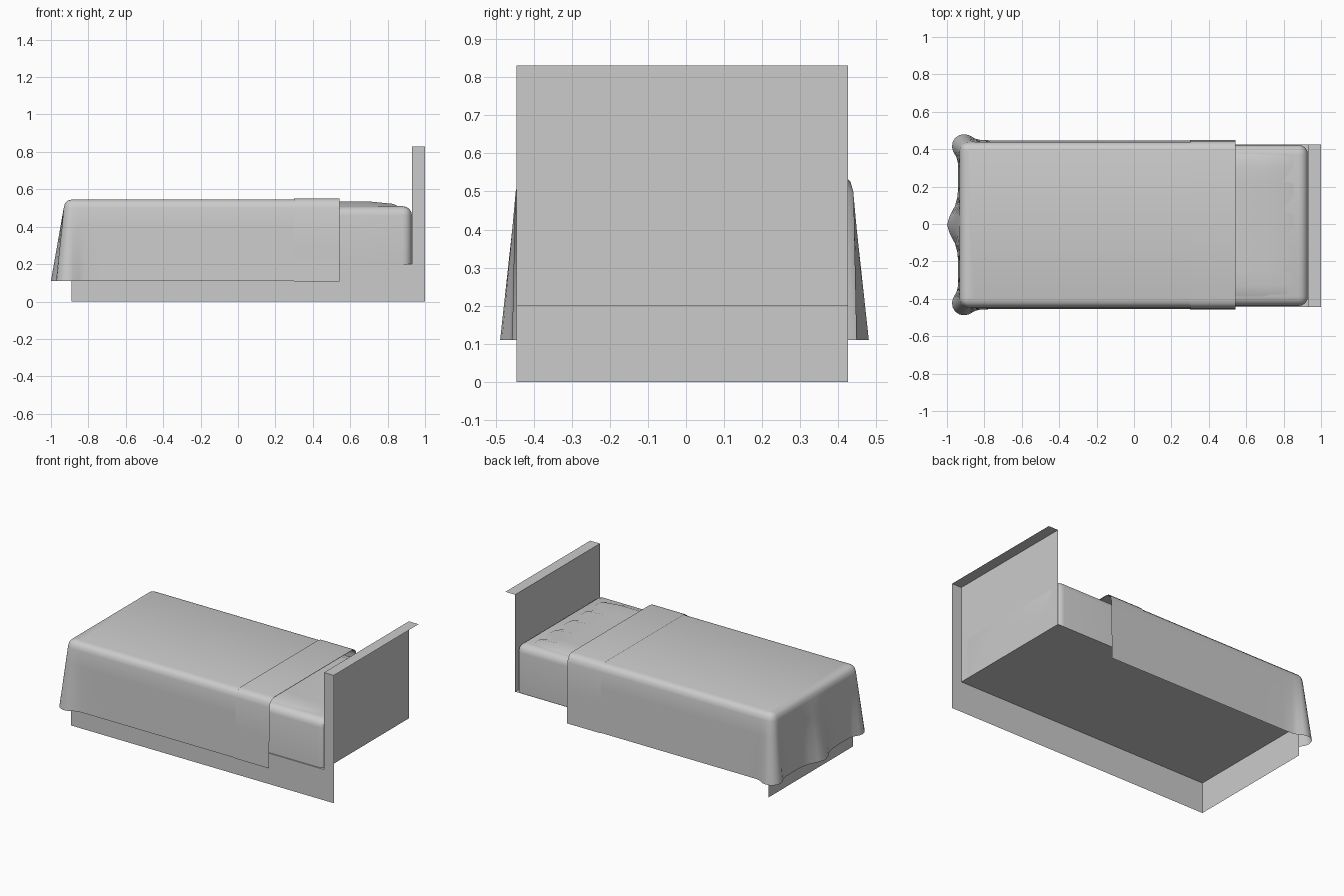
import bpy, bmesh, math
from mathutils import Vector

if "Cube" in bpy.data.objects:
    bpy.data.objects.remove(bpy.data.objects["Cube"])


def make(name, verts, faces, smooth=True):
    me = bpy.data.meshes.new(name)
    me.from_pydata([tuple(v) for v in verts], [], faces)
    ob = bpy.data.objects.new(name, me)
    bpy.context.collection.objects.link(ob)
    finish(ob, smooth)
    return ob


def finish(ob, smooth):
    bpy.ops.object.select_all(action='DESELECT')
    bpy.context.view_layer.objects.active = ob
    ob.select_set(True)
    if smooth:
        bpy.ops.object.shade_smooth_by_angle(angle=math.radians(40))


def grid_faces(rows, cols):
    return [(r * cols + c, r * cols + c + 1, (r + 1) * cols + c + 1, (r + 1) * cols + c)
            for r in range(rows - 1) for c in range(cols - 1)]


def panel(name, a, b):
    # axis-aligned flat quad between opposite corners a and b
    ax = next(i for i in range(3) if a[i] == b[i])
    i, j = [k for k in range(3) if k != ax]
    vs = []
    for p, q in ((a, a), (b, a), (b, b), (a, b)):
        v = list(a)
        v[i], v[j] = p[i], q[j]
        vs.append(v)
    return make(name, vs, [(0, 1, 2, 3)], False)


# Frame: open on the sides that stand against the walls
F, B, FOOT, H = -0.445, 0.425, -0.89, 0.93
panel("headboard_front", (H, F, 0.2), (H, B, 0.83))
panel("headboard_top", (H, F, 0.83), (1, B, 0.83))
panel("headboard_side", (H, F, 0), (1, F, 0.83))
panel("base_side", (FOOT, F, 0), (H, F, 0.2))
panel("base_foot", (FOOT, F, 0), (FOOT, B, 0.2))
panel("base_floor", (FOOT, F, 0.2), (H, B, 0.2))

# Mattress: rounded box without underside
bm = bmesh.new()
bmesh.ops.create_cube(bm, size=1)
for v in bm.verts:
    v.co = Vector((0.015 + v.co.x * 1.83, -0.008 + v.co.y * 0.86, 0.355 + v.co.z * 0.31))
bmesh.ops.delete(bm, geom=[f for f in bm.faces if f.normal.z < -0.5], context='FACES_ONLY')
edges = [e for e in bm.edges if max(v.co.z for v in e.verts) > 0.3]
bmesh.ops.bevel(bm, geom=edges, offset=0.05, segments=4, profile=0.5, affect='EDGES')
me = bpy.data.meshes.new("mattress")
bm.to_mesh(me)
bm.free()
mattress = bpy.data.objects.new("mattress", me)
bpy.context.collection.objects.link(mattress)
finish(mattress, True)

# Wrinkled sheet: zigzag ridges fanning out from under the blanket
n = 11
sheet = []
for x, base, ridge in ((0.50, 0.526, 0.010), (0.68, 0.524, 0.010), (0.80, 0.514, 0.008), (0.86, 0.507, 0)):
    for i in range(n):
        y = -0.008 + (i / (n - 1) - 0.5) * 0.80
        up = ridge * (1 if i % 2 else -0.6)
        z = 0.502 if i in (0, n - 1) else base + up
        sheet.append((x + (0.03 if i % 2 and x > 0.6 and ridge else 0), y, z))
make("sheet_wrinkles", sheet, grid_faces(4, n))

# Blanket outline: U-shaped path from one head side round the foot to the other
R, W, XF, XH = 0.05, 0.443, -0.932, 0.54


def outline():
    pts = [(x, W, 0, 1) for x in (XH, 0.3, 0, -0.3, -0.6, -0.75, -0.82, -0.85)]
    for i in range(7):
        a = math.pi / 2 * (1 + i / 6)
        pts.append((XF + R + R * math.cos(a), W - R + R * math.sin(a), math.cos(a), math.sin(a)))
    pts += [(XF, y, -1, 0) for y in (0.36, 0.33, 0.28, 0.2, 0.15, 0.1, 0.05)]
    mirror = [(x, -y, nx, -ny) for x, y, nx, ny in reversed(pts)]
    return pts + [(XF, 0, -1, 0)] + mirror


def flare(x, y):
    corner = math.hypot(x - (XF + 0.015), abs(y) - (W - 0.015))
    out = 0.008 + 0.045 * math.exp(-(corner / 0.055) ** 2)
    if x < XF + 0.01:
        out += 0.06 * math.exp(-(y / 0.09) ** 2)
    return out


path = outline()
levels = [(0.045, 0.546), (0.022, 0.540), (0.007, 0.525), (0, 0.50),
          (0, 0.40), (0, 0.30), (0, 0.20), (0, 0.11)]
verts = []
for inset, z in levels:
    drop = max(0, (0.50 - z) / 0.39)
    for x, y, nx, ny in path:
        d = flare(x, y) * drop - inset
        verts.append((x + nx * d, y - 0.004 + ny * d, z))
cols = len(path)
make("blanket", verts, grid_faces(len(levels), cols) + [tuple(range(cols))[::-1]])

# Turned-down band across the blanket
half = [(0.453, 0.108), (0.449, 0.30), (0.447, 0.50), (0.439, 0.53), (0.423, 0.545), (0.398, 0.551)]
prof = half + [(-y, z) for y, z in reversed(half)]
band = [(x, y - 0.004, z) for x in (0.30, 0.542) for y, z in prof]
make("blanket_fold", band, grid_faces(2, len(prof)))
